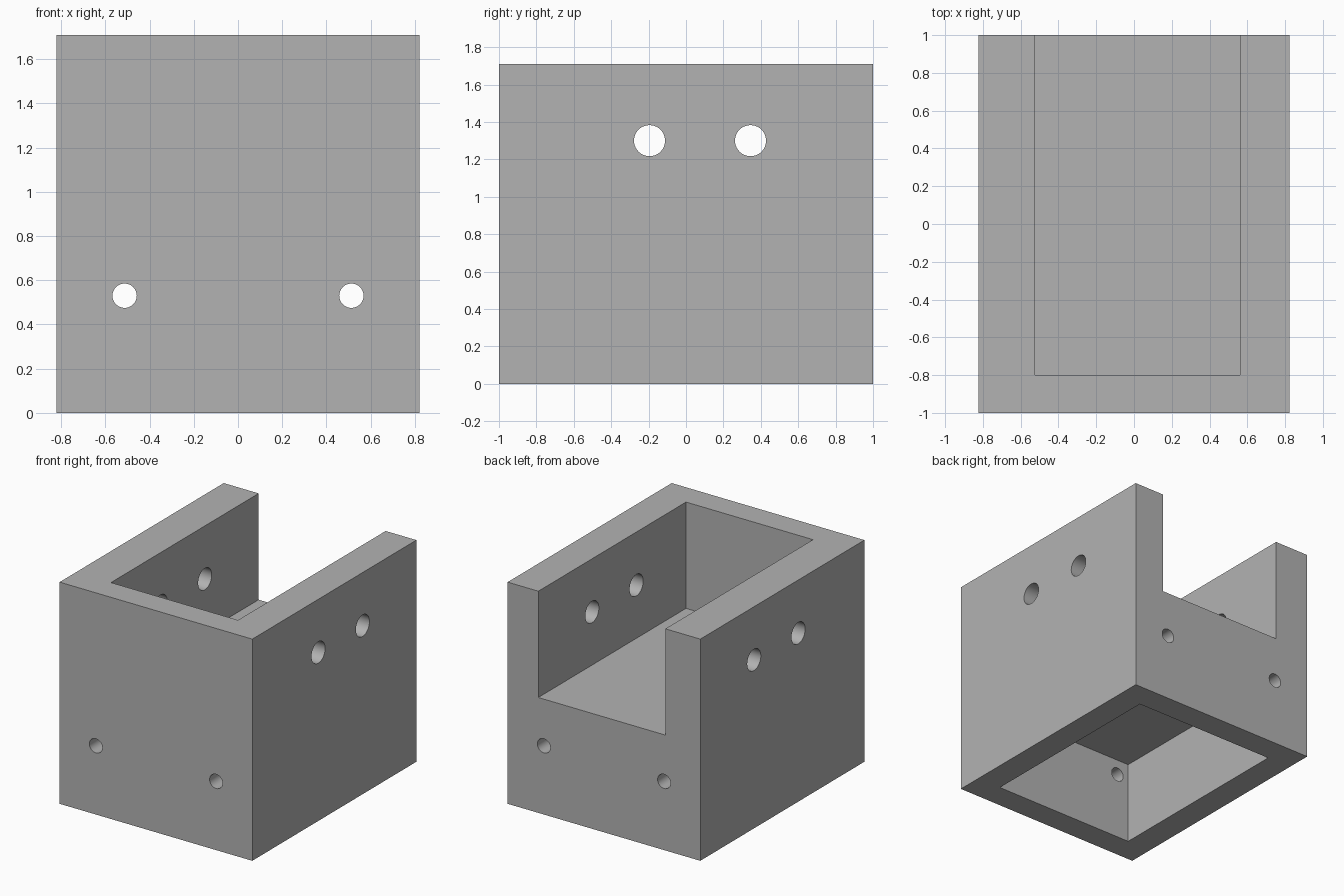
import bpy
import math

cube = bpy.data.objects.get("Cube")
if cube:
    bpy.data.objects.remove(cube, do_unlink=True)

W, D, H = 0.822, 1.0, 1.71   # half width, half depth, height


def box(name, x0, x1, y0, y1, z0, z1):
    bpy.ops.mesh.primitive_cube_add(
        size=1, location=((x0 + x1) / 2, (y0 + y1) / 2, (z0 + z1) / 2))
    ob = bpy.context.object
    ob.name = name
    ob.scale = (x1 - x0, y1 - y0, z1 - z0)
    bpy.ops.object.transform_apply(location=True, rotation=True, scale=True)
    return ob


def bore(name, radius, location, rotation):
    bpy.ops.mesh.primitive_cylinder_add(
        vertices=48, radius=radius, depth=3, location=location, rotation=rotation)
    ob = bpy.context.object
    ob.name = name
    return ob


def cut(target, cutter):
    cutter.hide_render = True
    mod = target.modifiers.new(cutter.name, 'BOOLEAN')
    mod.operation = 'DIFFERENCE'
    mod.solver = 'EXACT'
    mod.object = cutter
    bpy.context.view_layer.objects.active = target
    bpy.ops.object.modifier_apply(modifier=mod.name)
    bpy.data.objects.remove(cutter, do_unlink=True)


# Solid bracket block
bracket = box("bracket_body", -W, W, -D, D, 0, H)

# Upper channel, open at the top and back
cut(bracket, box("upper_channel", -0.524, 0.56, -0.8, 1.5, 0.89, 2.2))
# Lower pocket, open at the bottom
cut(bracket, box("lower_pocket", -0.615, 0.615, -0.8, 0.8, -0.5, 0.65))

# Large holes through both side walls
for y in (-0.195, 0.345):
    cut(bracket, bore("side_hole", 0.083, (0, y, 1.3), (0, math.pi / 2, 0)))
# Small holes through the front and back walls
for x in (-0.513, 0.513):
    cut(bracket, bore("front_hole", 0.055, (x, 0, 0.53), (math.pi / 2, 0, 0)))

# Plain grey finish
grey = bpy.data.materials.new("plain_grey")
grey.use_nodes = True
color = (0.45, 0.45, 0.45, 1)
grey.diffuse_color = color
grey.node_tree.nodes["Principled BSDF"].inputs["Base Color"].default_value = color
bracket.data.materials.clear()
bracket.data.materials.append(grey)

# Round bores, crisp edges
bpy.ops.object.select_all(action='DESELECT')
bracket.select_set(True)
bpy.context.view_layer.objects.active = bracket
bpy.ops.object.shade_smooth_by_angle(angle=math.radians(30))
